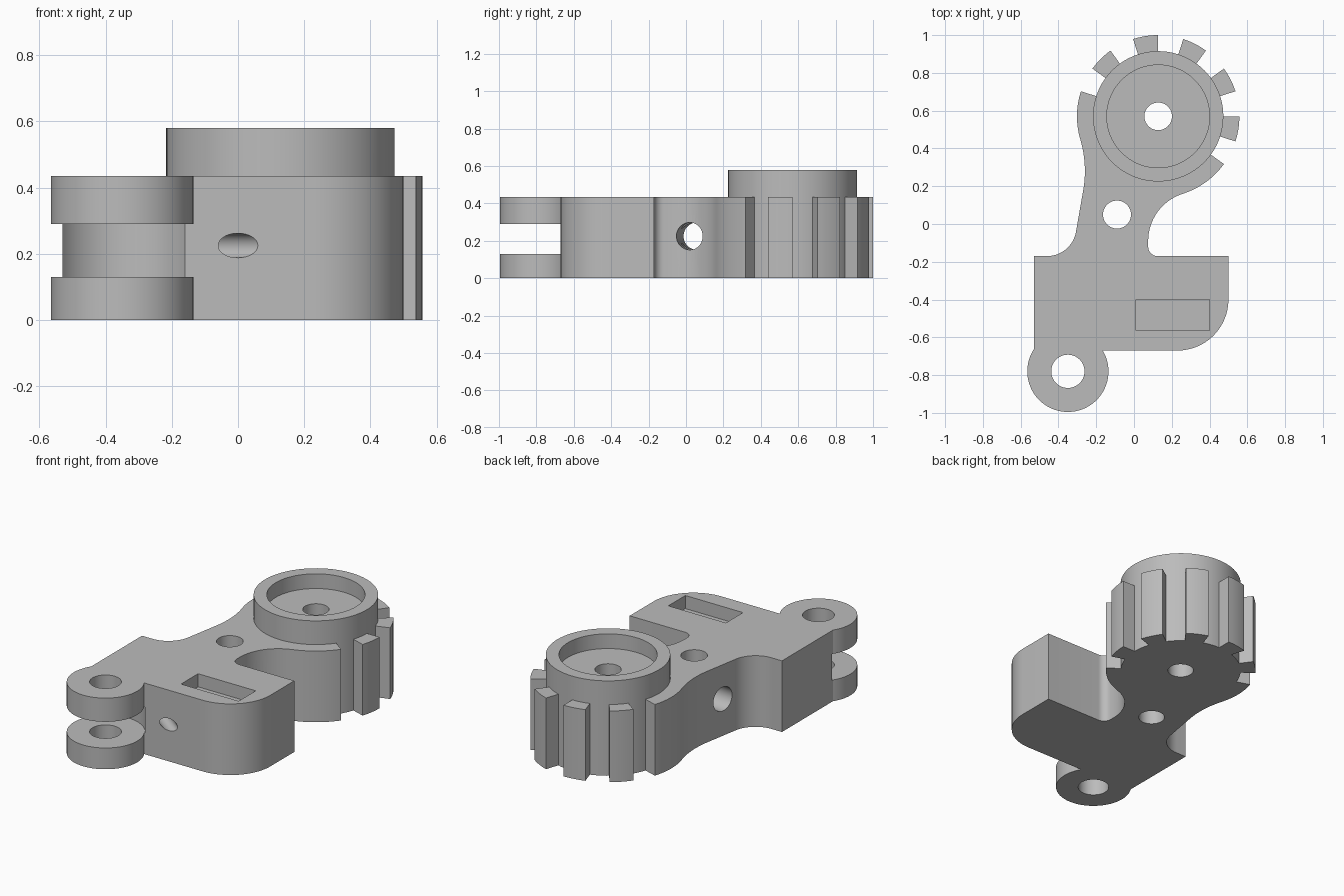
import bpy, bmesh
from math import sin, cos, radians, atan2
from mathutils import Vector

if "Cube" in bpy.data.objects:
    bpy.data.objects.remove(bpy.data.objects["Cube"], do_unlink=True)

grey = bpy.data.materials.new("plain_grey")
grey.use_nodes = True
grey.diffuse_color = (0.5, 0.5, 0.5, 1)
grey.node_tree.nodes["Principled BSDF"].inputs["Base Color"].default_value = grey.diffuse_color

HEIGHT = 0.435
HUB = (0.128, 0.57)
LUG = (-0.35, -0.78)
HUB_R, TOOTH_R = 0.345, 0.43


def arc(centre, r, start, end, steps=16):
    angles = [radians(start + (end - start) * i / steps) for i in range(steps + 1)]
    return [(centre[0] + r * cos(a), centre[1] + r * sin(a)) for a in angles]


def prism(name, outlines, z0, z1):
    """Extrude closed outlines from z0 to z1 into one object."""
    bm = bmesh.new()
    for outline in outlines:
        base = bm.faces.new([bm.verts.new((x, y, z0)) for x, y in outline])
        top = bmesh.ops.extrude_face_region(bm, geom=[base])["geom"]
        moved = [v for v in top if isinstance(v, bmesh.types.BMVert)]
        bmesh.ops.translate(bm, verts=moved, vec=(0, 0, z1 - z0))
    bmesh.ops.recalc_face_normals(bm, faces=bm.faces)
    mesh = bpy.data.meshes.new(name)
    bm.to_mesh(mesh)
    bm.free()
    mesh.materials.append(grey)
    obj = bpy.data.objects.new(name, mesh)
    bpy.context.collection.objects.link(obj)
    return obj


def disc(name, centre, r, z0, z1):
    return prism(name, [arc(centre, r, 0, 360, 96)[:-1]], z0, z1)


def drill(name, start, end, r):
    """Round cutter running between two points."""
    a, b = Vector(start), Vector(end)
    obj = disc(name, (0, 0), r, 0, (b - a).length)
    obj.rotation_euler = (b - a).to_track_quat("Z", "Y").to_euler()
    obj.location = a
    return obj


def combine(target, tool, operation):
    mod = target.modifiers.new(tool.name, "BOOLEAN")
    mod.operation, mod.solver, mod.object = operation, "EXACT", tool
    bpy.context.view_layer.update()
    with bpy.context.temp_override(object=target, active_object=target):
        bpy.ops.object.modifier_apply(modifier=mod.name)
    bpy.data.objects.remove(tool, do_unlink=True)


# Block and arm outline, ending in the toothless flanks of the hub
outline = [(-0.53, -0.17), (-0.53, -0.67)]
outline += arc((0.23, -0.40), 0.27, -90, 0)
outline += [(0.5, -0.17)]
outline += arc((0.125, -0.12), 0.05, 270, 180, 8)
outline += arc((0.337, -0.09), 0.262, 180, 107.6)
outline += arc(HUB, TOOTH_R, -72.4, -36)[1:]
outline += [HUB]
outline += arc(HUB, TOOTH_R, 162, 196.5)
outline += arc((-0.85, 0.28), 0.59, 16.5, -9)[1:]
outline += arc((-0.46, -0.015), 0.155, -9, -90)
body = prism("bracket_body", [outline], 0, HEIGHT)

# Hub and hinge lug
combine(body, disc("hub", HUB, HUB_R, 0, 0.58), "UNION")
combine(body, disc("hinge_lug", LUG, 0.215, 0, HEIGHT), "UNION")

# Hinge slot, hub recess, pocket and bores
pocket = [(0.01, -0.565), (0.40, -0.565), (0.40, -0.40), (0.01, -0.40)]
cutters = [
    disc("hinge_slot", LUG, 0.219, 0.13, 0.29),
    disc("hub_recess", HUB, 0.272, 0.49, 0.7),
    prism("pocket", [pocket], 0.355, 0.6),
    disc("hub_bore", HUB, 0.073, -0.1, 0.7),
    disc("arm_bore", (-0.09, 0.05), 0.074, -0.1, 0.6),
    disc("hinge_bore", LUG, 0.088, -0.1, 0.6),
    drill("side_bore", (0.3, 0.0, 0.225), (-0.5, 0.08, 0.225), 0.073),
    drill("slanted_bore", (0.127, -0.77, 0.225), (-0.19, -0.52, 0.225), 0.037),
]
for cutter in cutters:
    combine(body, cutter, "DIFFERENCE")

# Ring of ratchet teeth
teeth = [arc(HUB, TOOTH_R, a, a + 18, 6) + arc(HUB, HUB_R - 0.005, a + 18, a, 6)
         for a in range(-18, 127, 36)]
ring = prism("hub_teeth", teeth, 0, HEIGHT)

bpy.ops.object.select_all(action="DESELECT")
for obj in (body, ring):
    obj.select_set(True)
    bpy.context.view_layer.objects.active = obj
bpy.ops.object.shade_smooth_by_angle(angle=radians(30))
